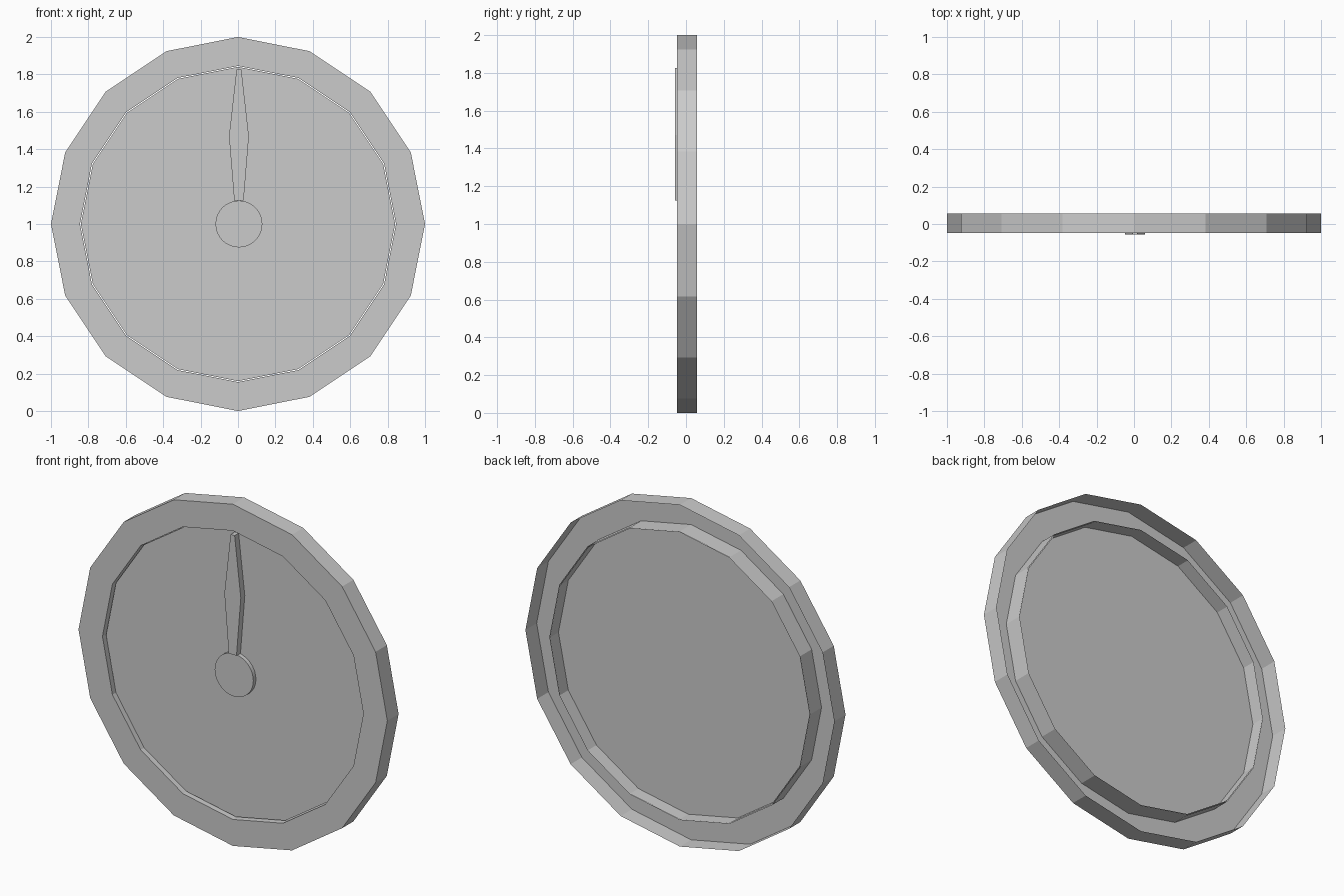
import bpy, bmesh, math

if "Cube" in bpy.data.objects:
    bpy.data.objects.remove(bpy.data.objects["Cube"])

FRONT, BACK, FACE = -0.047, 0.057, -0.02   # y planes: rim front, rim back, recessed dial


def finish(name, bm):
    bmesh.ops.recalc_face_normals(bm, faces=bm.faces)
    me = bpy.data.meshes.new(name)
    bm.to_mesh(me)
    bm.free()
    ob = bpy.data.objects.new(name, me)
    bpy.context.collection.objects.link(ob)
    return ob


def lathe(name, profile, sides, cx=0.0, cap=False):
    """Revolve (radius, y) points around the dial axis; cap fills the first ring."""
    bm = bmesh.new()
    rings = []
    for r, y in profile:
        rings.append([bm.verts.new((cx + r * math.cos(2 * math.pi * i / sides), y,
                                    1 + r * math.sin(2 * math.pi * i / sides)))
                      for i in range(sides)])
    for a, b in zip(rings, rings[1:]):
        for i in range(sides):
            j = (i + 1) % sides
            bm.faces.new((a[i], a[j], b[j], b[i]))
    if cap:
        bm.faces.new(rings[0])
    return finish(name, bm)


# Rim: U-shaped section, hollow at the back
lathe("rim", [(1.0, BACK), (1.0, FRONT), (0.845, FRONT), (0.845, BACK)], 16)

# Dial: shallow cup set inside the rim, open at the back
lathe("dial", [(0.84, FACE), (0.84, BACK)], 16, cap=True)

# Hub: round boss at the centre
hub = lathe("hub", [(0.125, -0.044), (0.125, FACE)], 40, cx=0.005, cap=True)
for p in hub.data.polygons:
    p.use_smooth = len(p.vertices) == 4
hub.data.set_sharp_from_angle(angle=math.radians(40))

# Hand: tapered blade pointing up, extruded from the dial
half = [(0.025, 1.125), (0.053, 1.47), (0.013, 1.825)]
outline = half + [(-x, z) for x, z in reversed(half)]
bm = bmesh.new()
blade = bm.faces.new([bm.verts.new((0.005 + x, -0.057, z)) for x, z in outline])
ext = bmesh.ops.extrude_face_region(bm, geom=[blade], use_keep_orig=True)
for v in ext["geom"]:
    if isinstance(v, bmesh.types.BMVert):
        v.co.y = FACE
finish("hand", bm)
